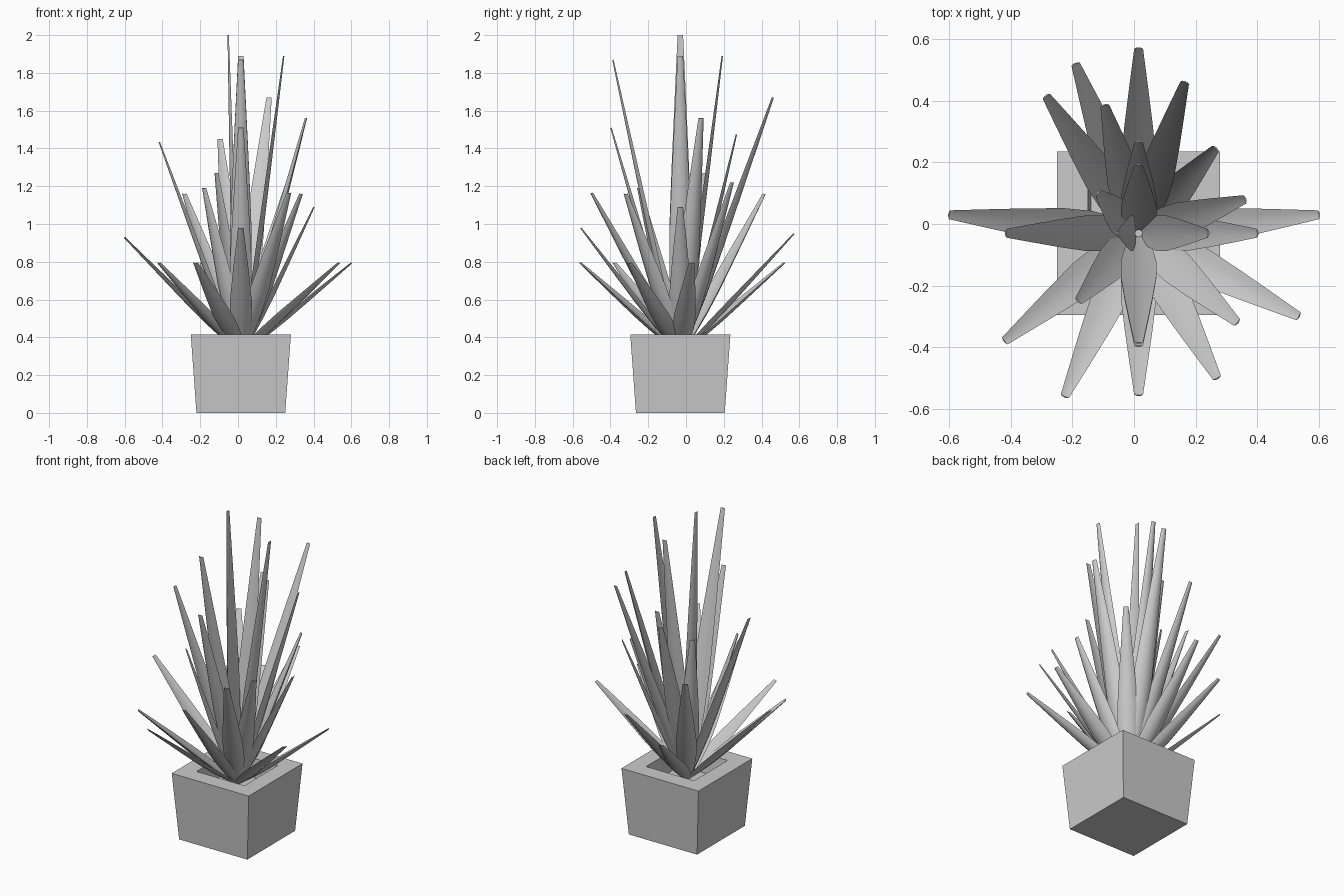
import bpy, bmesh
from mathutils import Vector

if "Cube" in bpy.data.objects:
    bpy.data.objects.remove(bpy.data.objects["Cube"])

CX, CY = 0.015, -0.03

# Square tapered pot: nested square rings from bottom, over the rim, down to the soil
bm = bmesh.new()
rings = []
for half, z in [(0.235, 0), (0.265, 0.415), (0.165, 0.415), (0.155, 0.30)]:
    rings.append([bm.verts.new((CX + sx * half, CY + sy * half, z))
                  for sx, sy in [(-1, -1), (1, -1), (1, 1), (-1, 1)]])
for a, b in zip(rings, rings[1:]):
    for i in range(4):
        j = (i + 1) % 4
        bm.faces.new((a[i], a[j], b[j], b[i]))
bm.faces.new(rings[0][::-1])
bm.faces.new(rings[-1])
me = bpy.data.meshes.new("pot")
bm.to_mesh(me)
bm.free()
bpy.context.collection.objects.link(bpy.data.objects.new("pot", me))

# Leaf width along its length, and a crescent cross-section (across, outward)
PROFILE = [(0, 0.05), (0.12, 0.09), (0.25, 0.115), (0.4, 0.115),
           (0.6, 0.09), (0.8, 0.06), (1, 0.029)]
SECTION = [(-0.5, -0.05), (-0.3, 0.11), (0, 0.19), (0.3, 0.11),
           (0.5, -0.05), (0.25, 0.0), (0, 0.02), (-0.25, 0.0)]


def leaf(name, tip):
    tip = Vector(tip)
    radial = Vector((tip.x - CX, tip.y - CY, 0)).normalized()
    side = Vector((-radial.y, radial.x, 0))
    base = Vector((CX, CY, 0.33)) + radial * 0.01
    axis = (tip - base).normalized()
    out = side.cross(axis)
    if out.dot(radial) < 0:
        out = -out
    bm = bmesh.new()
    loops = []
    for t, w in PROFILE:
        p = base.lerp(tip, t)
        loops.append([bm.verts.new(p + side * (u * w) + out * (v * w))
                      for u, v in SECTION])
    n = len(SECTION)
    for a, b in zip(loops, loops[1:]):
        for i in range(n):
            j = (i + 1) % n
            bm.faces.new((a[i], a[j], b[j], b[i]))
    bm.faces.new(loops[0][::-1])
    bm.faces.new(loops[-1])
    bmesh.ops.recalc_face_normals(bm, faces=bm.faces)
    me = bpy.data.meshes.new(name)
    bm.to_mesh(me)
    bm.free()
    ob = bpy.data.objects.new(name, me)
    bpy.context.collection.objects.link(ob)
    ob.select_set(True)
    bpy.context.view_layer.objects.active = ob


# Leaf tips: low outer ring, middle ring, tall inner leaves
TIPS = [
    (0.015, 0.57, 0.95), (-0.19, 0.52, 0.795), (0.60, 0.03, 0.795),
    (0.535, -0.30, 0.795), (0.015, -0.555, 0.98), (-0.225, -0.56, 0.795),
    (-0.42, -0.38, 0.795), (-0.60, 0.03, 0.93),
    (-0.285, 0.415, 1.16), (0.265, 0.245, 1.22), (0.40, -0.03, 1.09),
    (0.335, -0.32, 1.16), (0.27, -0.50, 1.165), (-0.18, -0.25, 1.19),
    (-0.115, 0.10, 1.27),
    (-0.095, 0.385, 1.45), (0.165, 0.46, 1.67), (0.36, 0.08, 1.56),
    (0.015, -0.395, 1.51), (-0.415, -0.03, 1.435), (0.015, 0.265, 1.475),
    (0.015, -0.385, 1.87), (0.015, 0.19, 1.89), (-0.05, -0.03, 2.0),
    (0.24, -0.03, 1.89),
]
for i, tip in enumerate(TIPS):
    leaf(f"leaf_{i + 1}", tip)
bpy.ops.object.shade_smooth_by_angle(angle=0.7)
